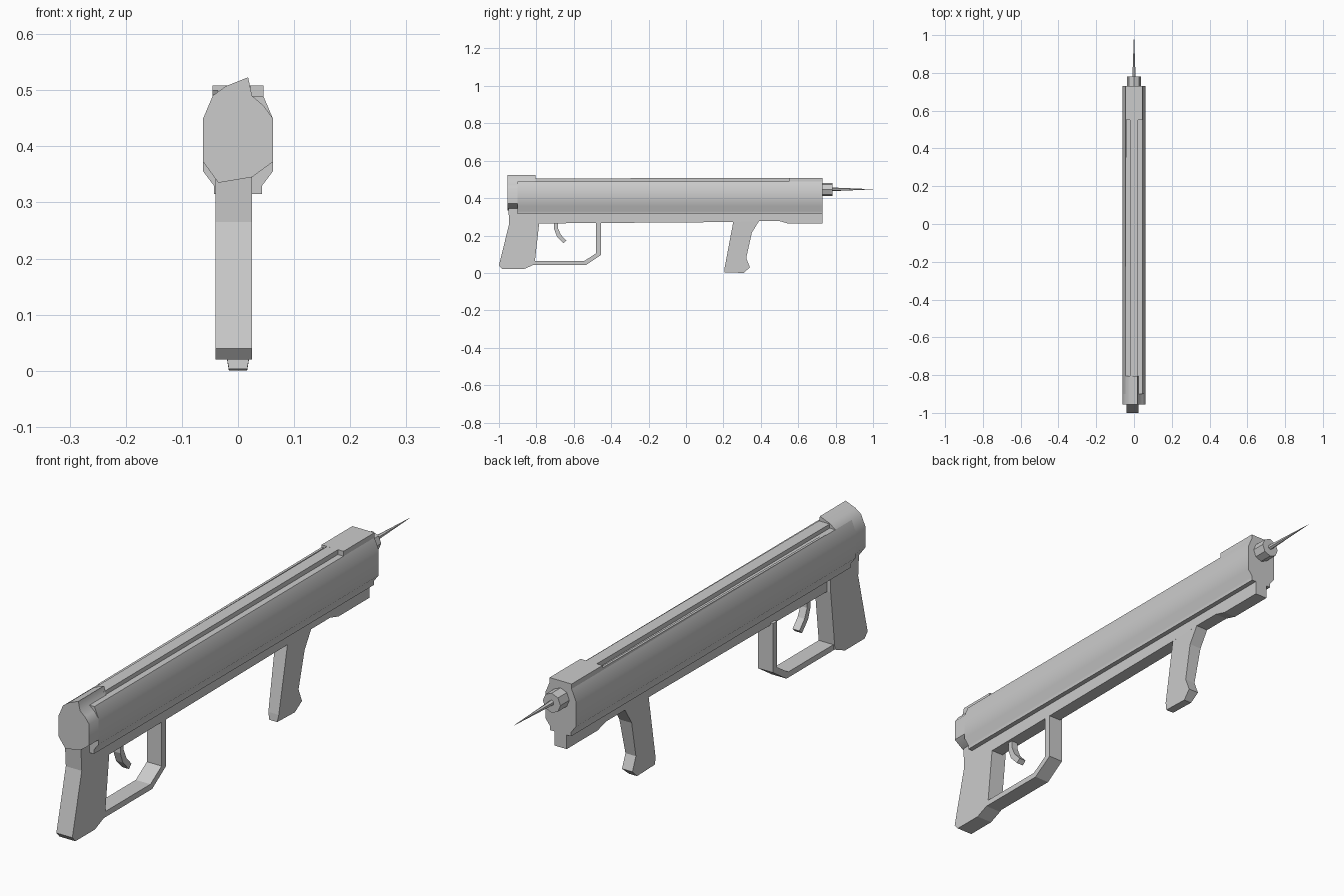
import bpy, bmesh, math
from mathutils import Vector

if "Cube" in bpy.data.objects:
    bpy.data.objects.remove(bpy.data.objects["Cube"])


def finish(bm, name, smooth=None):
    bmesh.ops.recalc_face_normals(bm, faces=bm.faces)
    me = bpy.data.meshes.new(name)
    bm.to_mesh(me)
    bm.free()
    ob = bpy.data.objects.new(name, me)
    bpy.context.collection.objects.link(ob)
    if smooth:
        bpy.ops.object.select_all(action='DESELECT')
        ob.select_set(True)
        bpy.context.view_layer.objects.active = ob
        bpy.ops.object.shade_smooth_by_angle(angle=math.radians(smooth))
    return ob


def extrude(name, pts, axis, a, b, smooth=None):
    """Extrude a profile: (y, z) points along x, or (x, z) points along y."""
    bm = bmesh.new()
    place = (lambda p, d: (d, p[0], p[1])) if axis == 'x' else (lambda p, d: (p[0], d, p[1]))
    ends = [[bm.verts.new(place(p, d)) for p in pts] for d in (a, b)]
    bm.faces.new(ends[0])
    bm.faces.new(ends[1])
    n = len(pts)
    for i in range(n):
        j = (i + 1) % n
        bm.faces.new((ends[0][i], ends[0][j], ends[1][j], ends[1][i]))
    return finish(bm, name, smooth)


def mirrored(half):
    return half + [(-x, z) for x, z in reversed(half)]


def cone(name, y0, y1, z, r0, r1, sides):
    bpy.ops.mesh.primitive_cone_add(vertices=sides, radius1=r0, radius2=r1, depth=y1 - y0,
                                    location=(0, (y0 + y1) / 2, z),
                                    rotation=(-math.pi / 2, 0, 0))
    bpy.context.object.name = name


# Main receiver: faceted tube with a stepped underside
extrude("body", mirrored([(.045, .49), (.062, .45), (.062, .355), (.043, .33), (.043, .315)]),
        'y', -.90, .73, 50)

# Lower rail with thicker nose
extrude("lower_rail", [(-.85, .33), (-.85, .264), (.25, .272), (.39, .277), (.5, .277),
                       (.55, .263), (.73, .263), (.73, .33)], 'x', -.025, .025)

# Top strip and wider front sight block
extrude("top_strip", [(-.82, .48), (-.82, .505), (.6, .508), (.6, .48)], 'x', -.022, .022)
extrude("front_block", mirrored([(.045, .508), (.045, .485)]), 'y', .55, .73)

# Thin raised line beside the strip
extrude("side_strip", [(-.75, .48), (-.75, .492), (.55, .499), (.55, .48)], 'x', -.045, -.036)

# Rear cap with lopsided crest
extrude("rear_cap", [(-.062, .372), (-.062, .45), (-.045, .49), (-.022, .507), (.018, .523),
                     (.025, .49), (.045, .473), (.062, .45), (.062, .372), (.025, .345), (-.035, .335)],
        'y', -.955, -.805, 50)

# Rear grip
extrude("rear_grip", [(-.952, .38), (-.945, .265), (-1, .04), (-.982, .02), (-.868, .02),
                      (-.81, .045), (-.785, .265), (-.785, .36)], 'x', -.04, .025)

# Trigger guard
extrude("trigger_guard", [(-.825, .042), (-.535, .042), (-.455, .095), (-.455, .275),
                          (-.48, .275), (-.48, .105), (-.545, .063), (-.825, .063)],
        'x', -.035, .025)

# Curved trigger
extrude("trigger", [(-.705, .275), (-.705, .235), (-.69, .195), (-.655, .158), (-.64, .172),
                    (-.67, .205), (-.685, .24), (-.685, .275)], 'x', -.014, .014)

# Forward grip, narrowed towards its foot
fore = extrude("forward_grip", [(.255, .285), (.207, .03), (.205, .003), (.308, .0), (.342, .03),
                                (.322, .08), (.352, .215), (.392, .28)], 'x', -.025, .025)
for v in fore.data.vertices:
    if v.co.z < .02:
        v.co.x *= .65
    elif v.co.z < .1:
        v.co.x *= .85

# Muzzle collar and dart needle
cone("muzzle", .72, .782, .446, .036, .036, 8)
cone("needle", .775, 1.0, .447, .010, .0005, 6)
